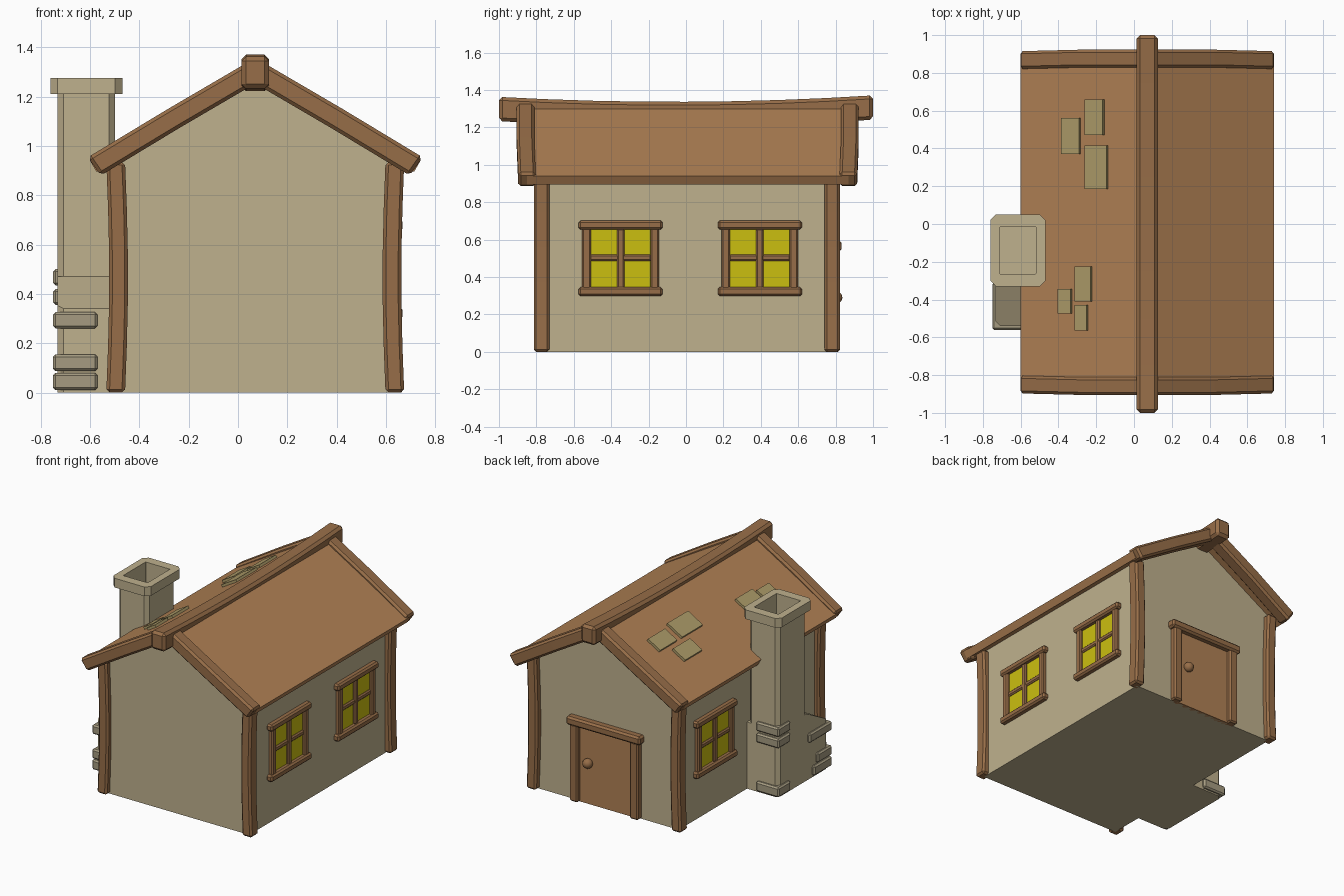
import bpy, bmesh, math
from mathutils import Vector

if "Cube" in bpy.data.objects:
    bpy.data.objects.remove(bpy.data.objects["Cube"])

CX = 0.07  # the house centre line


def mat(name, r, g, b):
    m = bpy.data.materials.new(name)
    m.diffuse_color = (r, g, b, 1)
    m.use_nodes = True
    m.node_tree.nodes["Principled BSDF"].inputs["Base Color"].default_value = m.diffuse_color
    return m


PLASTER = mat("plaster", 0.52, 0.44, 0.27)
WOOD = mat("wood", 0.31, 0.155, 0.065)
ROOF = mat("roof_wood", 0.44, 0.22, 0.09)
STONE = mat("stone", 0.38, 0.33, 0.22)
SHINGLE = mat("shingle", 0.42, 0.33, 0.14)
GLASS = mat("glass", 0.60, 0.52, 0.005)


def finish(name, bm, material, bevel=0.0):
    bmesh.ops.recalc_face_normals(bm, faces=bm.faces[:])
    me = bpy.data.meshes.new(name)
    bm.to_mesh(me)
    bm.free()
    ob = bpy.data.objects.new(name, me)
    bpy.context.collection.objects.link(ob)
    me.materials.append(material)
    if bevel:
        mod = ob.modifiers.new("chamfer", 'BEVEL')
        mod.width, mod.segments = bevel, 1
        mod.limit_method, mod.angle_limit = 'ANGLE', math.radians(40)
    return ob


def loft(name, rings, material, bevel=0.0):
    """Skin a row of equal-sized point rings and close both ends."""
    bm = bmesh.new()
    vs = [[bm.verts.new(p) for p in r] for r in rings]
    n = len(vs[0])
    for a, b in zip(vs, vs[1:]):
        for i in range(n):
            j = (i + 1) % n
            bm.faces.new((a[i], a[j], b[j], b[i]))
    bm.faces.new(vs[0][::-1])
    bm.faces.new(vs[-1])
    return finish(name, bm, material, bevel)


def beam(name, path, u, v, material=WOOD, bevel=0.013):
    """Rectangular timber along a path; u and v are half cross-section vectors."""
    u, v = Vector(u), Vector(v)
    rings = []
    for p in path:
        p = Vector(p)
        rings.append([p - u - v, p + u - v, p + u + v, p - u + v])
    return loft(name, rings, material, bevel)


def box(name, x, y, z, material, bevel=0.0):
    xm, ym = (x[0] + x[1]) / 2, (y[0] + y[1]) / 2
    return beam(name, [(xm, ym, z[0]), (xm, ym, z[1])], ((x[1] - x[0]) / 2, 0, 0),
                (0, (y[1] - y[0]) / 2, 0), material, bevel)


def prism_y(name, pts, y0, y1, material):
    return loft(name, [[(x, y, z) for x, z in pts] for y in (y0, y1)], material)


# Walls and roof
prism_y("walls", [(CX - 0.56, 0), (CX + 0.56, 0), (CX + 0.56, 0.946), (CX, 1.28),
                  (CX - 0.56, 0.946)], -0.775, 0.78, PLASTER)
prism_y("roof", [(CX - 0.67, 0.94), (CX, 1.332), (CX + 0.67, 0.94), (CX + 0.644, 0.895),
                 (CX, 1.272), (CX - 0.644, 0.895)], -0.85, 0.87, ROOF)

# Sagging ridge beam
beam("ridge_beam", [(CX, y, 1.272 + 0.03 * y * y + 0.004 * y)
                    for y in (-1, -0.75, -0.5, -0.25, 0, 0.25, 0.5, 0.75, 1)],
     (0.056, 0, 0), (0, 0, 0.065), WOOD, 0.018)

# Gable rafters and bowed corner posts
for s, side in ((-1, "left"), (1, "right")):
    for y, bow, end in ((-0.85, -0.008, "front"), (0.868, 0.008, "back")):
        beam(f"{end}_{side}_rafter",
             [(CX + s * 0.653, y, 0.917), (CX + s * 0.33, y + bow, 1.112), (CX, y + bow, 1.305)],
             (0, 0.047, 0), (s * 0.026, 0, 0.037), WOOD, 0.014)
    for y, end in ((-0.772, "front"), (0.782, "back")):
        beam(f"{end}_{side}_post",
             [(CX + s * (0.566 - 0.012 * math.sin(math.pi * t)), y, 0.935 * t)
              for t in (0, 0.2, 0.4, 0.6, 0.8, 1)],
             (0.038, 0, 0), (0, 0.042, 0), WOOD, 0.013)


# Windows: glass, jambs, glazing bars, sill and header
def window(name, s, y):
    def part(label, d0, d1, y0, y1, z0, z1, m=WOOD, bev=0.008):
        xs = sorted((CX + s * d0, CX + s * d1))
        box(f"{name}_{label}", xs, (y + y0, y + y1), (z0, z1), m, bev)
    part("glass", 0.54, 0.566, -0.17, 0.17, 0.33, 0.67, GLASS, 0)
    part("bar_vertical", 0.55, 0.582, -0.02, 0.02, 0.34, 0.66)
    part("bar_horizontal", 0.55, 0.577, -0.165, 0.165, 0.485, 0.52)
    for k, label in ((-1, "jamb_a"), (1, "jamb_b")):
        c = k * 0.182
        part(label, 0.55, 0.588, c - 0.023, c + 0.023, 0.335, 0.665)
    part("sill", 0.55, 0.598, -0.225, 0.225, 0.298, 0.346, WOOD, 0.011)
    part("header", 0.55, 0.598, -0.225, 0.225, 0.654, 0.702, WOOD, 0.011)


window("right_front_window", 1, -0.35)
window("right_back_window", 1, 0.395)
window("left_back_window", -1, 0.395)

# Door in the back wall
box("door", (CX - 0.22, CX + 0.22), (0.76, 0.79), (0.0, 0.55), ROOF)
for s, side in ((-1, "left"), (1, "right")):
    x = CX + s * 0.235
    box(f"door_{side}_jamb", (x - 0.033, x + 0.033), (0.76, 0.822), (0, 0.545), WOOD, 0.01)
box("door_header", (CX - 0.29, CX + 0.29), (0.76, 0.832), (0.535, 0.595), WOOD, 0.013)
bm = bmesh.new()
bmesh.ops.create_uvsphere(bm, u_segments=16, v_segments=10, radius=0.034)
bmesh.ops.translate(bm, verts=bm.verts[:], vec=(0.205, 0.802, 0.29))
knob = finish("door_knob", bm, WOOD)
for p in knob.data.polygons:
    p.use_smooth = True


# Chimney shaft with flared cap and hollow flue
def octagon(hx, hy, c, z, cx=-0.615, cy=-0.14):
    pts = [(hx, hy - c), (hx - c, hy), (c - hx, hy), (-hx, hy - c),
           (-hx, c - hy), (c - hx, -hy), (hx - c, -hy), (hx, c - hy)]
    return [(cx + x, cy + y, z) for x, y in pts]


loft("chimney", [octagon(0.117, 0.16, 0.025, 0.44), octagon(0.117, 0.16, 0.025, 1.21),
                 octagon(0.146, 0.19, 0.03, 1.21), octagon(0.146, 0.19, 0.03, 1.275),
                 octagon(0.095, 0.125, 0.002, 1.275), octagon(0.095, 0.125, 0.002, 1.0)], PLASTER)

# Chimney base with a sloped shoulder and chamfered outer corners
prof = [(0.02, 0), (-0.54, 0), (-0.54, 0.34), (-0.30, 0.47), (0.02, 0.47)]
base = loft("chimney_base", [[(x, y, z) for y, z in prof] for x in (-0.732, -0.48)], PLASTER)
bm = bmesh.new()
bm.from_mesh(base.data)
corners = [e for e in bm.edges if all(v.co.x < -0.73 for v in e.verts)
           and abs(e.verts[0].co.y - e.verts[1].co.y) < 0.01]
bmesh.ops.bevel(bm, geom=corners, offset=0.025, segments=1, affect='EDGES')
bm.to_mesh(base.data)
bm.free()

# Corner stones on the chimney base: y range, z range
stones = [(-0.56, -0.36, 0.01, 0.08), (-0.56, -0.40, 0.087, 0.155), (-0.56, -0.31, 0.26, 0.326),
          (-0.10, 0.04, 0.01, 0.08), (-0.10, 0.04, 0.355, 0.42), (-0.10, 0.04, 0.435, 0.50)]
for i, (y0, y1, z0, z1) in enumerate(stones):
    box(f"corner_stone_{i + 1}", (-0.75, -0.57), (y0, y1), (z0, z1), STONE, 0.01)

# Loose shingles on the left slope: x range, y range
shingles = [(-0.38, -0.285, 0.37, 0.56), (-0.255, -0.16, 0.47, 0.66), (-0.255, -0.14, 0.185, 0.415),
            (-0.31, -0.225, -0.41, -0.225), (-0.40, -0.33, -0.475, -0.345),
            (-0.31, -0.245, -0.565, -0.43)]
for i, (x0, x1, y0, y1) in enumerate(shingles):
    def top(x):
        return 0.94 + 0.585 * (x + 0.60)
    ym, h = (y0 + y1) / 2, (y1 - y0) / 2
    beam(f"shingle_{i + 1}", [(x0, ym, top(x0) + 0.006), (x1, ym, top(x1) + 0.006)],
         (0, h, 0), (-0.006, 0, 0.0105), SHINGLE, 0)
